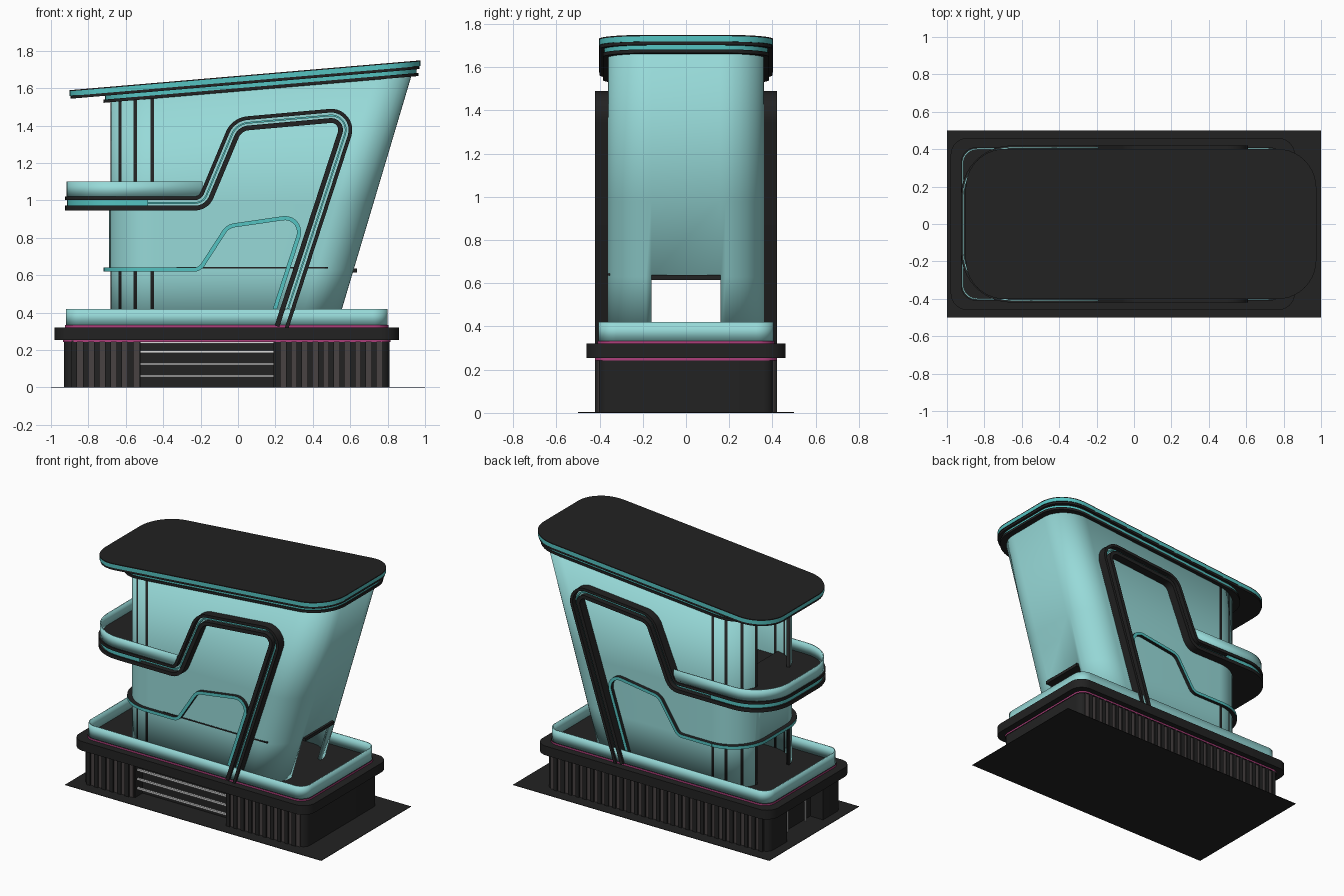
import bpy, bmesh, math
from mathutils import Vector

if "Cube" in bpy.data.objects:
    bpy.data.objects.remove(bpy.data.objects["Cube"])

def mat(name, c):
    m = bpy.data.materials.new(name)
    m.diffuse_color = (*c, 1)
    m.use_nodes = True
    m.node_tree.nodes["Principled BSDF"].inputs["Base Color"].default_value = m.diffuse_color
    return m

BLACK = mat("black", (0.016, 0.016, 0.016))
PALE = mat("pale_teal", (0.31, 0.70, 0.69))
TEAL = mat("strong_teal", (0.09, 0.55, 0.54))
GREY = mat("warm_grey", (0.065, 0.055, 0.055))
WHITE = mat("light_grey", (0.7, 0.7, 0.7))
PINK = mat("pink", (0.42, 0.05, 0.2))

def finish(name, bm, mats, recalc=True):
    if recalc:
        bmesh.ops.recalc_face_normals(bm, faces=bm.faces)
    me = bpy.data.meshes.new(name)
    bm.to_mesh(me)
    bm.free()
    ob = bpy.data.objects.new(name, me)
    bpy.context.collection.objects.link(ob)
    for m in mats:
        me.materials.append(m)
    bpy.ops.object.select_all(action='DESELECT')
    ob.select_set(True)
    bpy.context.view_layer.objects.active = ob
    bpy.ops.object.shade_smooth_by_angle(angle=math.radians(35))
    return ob

def solidify(ob, t):
    mod = ob.modifiers.new("thickness", 'SOLIDIFY')
    mod.thickness, mod.offset = t, -1

def fillet(pts, radii, closed=True, n=10):
    """Polyline with circular rounded corners."""
    pts, out = [Vector(p) for p in pts], []
    for i, p in enumerate(pts):
        r = radii[i]
        if r == 0 or (not closed and i in (0, len(pts) - 1)):
            out.append(p)
            continue
        u = (pts[i - 1] - p).normalized()
        v = (pts[(i + 1) % len(pts)] - p).normalized()
        half = u.angle(v) / 2
        c = p + (u + v).normalized() * r / math.sin(half)
        a0 = p + u * r / math.tan(half) - c
        a1 = p + v * r / math.tan(half) - c
        T = math.pi - 2 * half
        for k in range(n + 1):
            t = k / n
            out.append(c + (a0 * math.sin((1 - t) * T) + a1 * math.sin(t * T)) / math.sin(T))
    return out

def rrect(x0, x1, hy, rl, rr):
    return fillet([(x0, -hy), (x1, -hy), (x1, hy), (x0, hy)], [rl, rr, rr, rl])

def prism(name, outline, z0, z1, side, cap=None, tilt=0):
    bm = bmesh.new()
    lo, hi = [[bm.verts.new((p.x, p.y, z + tilt * p.x)) for p in outline] for z in (z0, z1)]
    n = len(lo)
    for i in range(n):
        bm.faces.new((lo[i], lo[(i + 1) % n], hi[(i + 1) % n], hi[i]))
    for loop in (lo, hi):
        bm.faces.new(loop).material_index = 1
    return finish(name, bm, [side, cap or side])

def wall(name, outline, z0, z1, m, closed=True, t=0.008):
    bm = bmesh.new()
    lo, hi = [[bm.verts.new((p.x, p.y, z)) for p in outline] for z in (z0, z1)]
    n = len(lo)
    for i in range(n if closed else n - 1):
        bm.faces.new((lo[i], lo[(i + 1) % n], hi[(i + 1) % n], hi[i]))
    solidify(finish(name, bm, [m], False), t)

def boxes(name, items, m):
    """Boxes given as (x0, x1, y0, y1, z0, z1), joined in one object."""
    bm = bmesh.new()
    for x0, x1, y0, y1, z0, z1 in items:
        for v in bmesh.ops.create_cube(bm, size=1)['verts']:
            v.co = (x1 if v.co.x > 0 else x0, y1 if v.co.y > 0 else y0, z1 if v.co.z > 0 else z0)
    finish(name, bm, [m])

def strip(name, path, a, b, y0, y1, face, side):
    """Band between offsets a and b of an x-z path, on both the front and back."""
    bm = bmesh.new()
    norms = []
    for i, p in enumerate(path):
        ds = [(path[j + 1] - path[j]).normalized() for j in (i - 1, i) if 0 <= j < len(path) - 1]
        d = sum(ds, Vector((0, 0))).normalized()
        norms.append(Vector((-d.y, d.x)) / max(0.5, d.dot(ds[0])))
    for s in (-1, 1):
        prev = None
        for p, nn in zip(path, norms):
            q = [(p + nn * o, y) for o, y in ((a, y0), (a, y1), (b, y1), (b, y0))]
            ring = [bm.verts.new((w.x, s * y, w.y)) for w, y in q]
            if prev:
                for k in range(4):
                    f = bm.faces.new((prev[k], prev[(k + 1) % 4], ring[(k + 1) % 4], ring[k]))
                    f.material_index = 0 if k == 1 else 1
            else:
                bm.faces.new(ring)
            prev = ring
        bm.faces.new(prev)
    finish(name, bm, [face, side])

# ground sheet and recessed base
boxes("ground_sheet", [(-1, 1, -0.5, 0.5, 0, 0.003)], BLACK)
foot = [(-.93, -.405), (-.52, -.405), (-.52, -.32), (.19, -.32), (.19, -.405), (.81, -.405),
        (.81, .405), (-.93, .405), (-.93, .2), (-.83, .2), (-.83, -.2), (-.93, -.2)]
prism("base_walls", fillet(foot, [.05, 0, 0, 0, 0, .05, .05, .05, 0, 0, 0, 0], n=5), 0.003, 0.25, BLACK)
ribs, panels = [], []
for x0, x1, s in ((-.89, -.53, -1), (.2, .77, -1), (-.89, .77, 1)):
    n = round((x1 - x0) / 0.057)
    w = (x1 - x0) / n
    for i in range(n):
        x = x0 + i * w
        ya, yb, yc = sorted((s * .40, s * .42)), sorted((s * .40, s * .411)), 0
        ribs.append((x, x + w * .5, *ya, 0.003, 0.25))
        panels.append((x + w * .5, x + w, *yb, 0.003, 0.245))
boxes("base_ribs", ribs, BLACK)
boxes("base_panels", panels, GREY)
boxes("entrance_bars", [(-.52, .19, -.385, -.37, z, z + .012) for z in (.055, .12, .185, .235)], WHITE)
boxes("side_door_bars", [(-.87, -.86, y, y + .01, .02, .24) for y in (-.1, .1)], WHITE)

# deck slab, pink lines and parapet
prism("lower_pink_line", rrect(-.935, .815, .422, .07, .07), .243, .255, PINK, BLACK)
prism("deck_slab", rrect(-.98, .86, .46, .09, .09), .255, .32, BLACK)
prism("upper_pink_line", rrect(-.925, .805, .41, .08, .08), .32, .333, PINK, BLACK)
wall("deck_parapet", rrect(-.92, .80, .405, .08, .08), .333, .42, PALE)

# tower shell: fixed left corners, right end leaning outward, sloped top
SLOPE, LEAN = 0.085, 0.298
ANG = [0, 4.5, 10, 16, 22, 27, 33, 40, 46.5, 51.5, 58, 64, 71, 76, 83, 90]
STRIPS = {0, 22, 46.5, 71}
ring = []  # (x, y, leans, tag of the segment that follows)
for a in ANG:  # front right corner
    t = math.radians(a)
    ring.append((.33 + .2 * math.sin(t), -.16 - .2 * math.cos(t), True, "door" if a == 90 else ""))
for a in reversed(ANG):  # back right corner
    t = math.radians(a)
    ring.append((.33 + .2 * math.sin(t), .16 + .2 * math.cos(t), True, ""))
for a in ANG:  # back left corner
    t = math.radians(a)
    tag = "strip" if a in STRIPS else "open" if a >= 76 else ""
    ring.append((-.45 - .24 * math.sin(t), .12 + .24 * math.cos(t), False, tag))
for i in range(len(ANG) - 1, -1, -1):  # front left corner
    t = math.radians(ANG[i])
    tag = "strip" if i and ANG[i - 1] in STRIPS else "open" if ANG[i] > 76 else ""
    ring.append((-.45 - .24 * math.sin(t), -.12 - .24 * math.cos(t), False, tag))
bm = bmesh.new()
loops = []
for z in (.333, .63, .98, None):
    loop = []
    for x, y, leans, tag in ring:
        zz, xx = z or 1.6, x
        for k in range(4):
            xx = x + (LEAN * (zz - .333) if leans else 0)
            zz = z or 1.605 + SLOPE * xx
        loop.append(bm.verts.new((xx, y, zz)))
    loops.append(loop)
n = len(ring)
for lv in range(3):
    for i in range(n):
        tag = ring[i][3]
        if (tag == "open" and lv != 1) or (tag == "door" and lv == 0):
            continue
        j = (i + 1) % n
        f = bm.faces.new((loops[lv][i], loops[lv][j], loops[lv + 1][j], loops[lv + 1][i]))
        f.material_index = int(tag == "strip" and lv != 1)
solidify(finish("tower_shell", bm, [PALE, BLACK], False), .02)

# inner floors, front seam and door lintel
prism("middle_floor", rrect(-.67, .6, .345, .22, .18), .615, .635, BLACK)
prism("upper_floor", rrect(-.67, .7, .345, .22, .18), .97, .99, BLACK)
boxes("front_seam", [(-.33, .48, -.363, -.35, .636, .645)], BLACK)
boxes("door_lintel", [(.59, .637, -.16, .16, .615, .637)], BLACK)

# big stepped trim on both sides, joined to the balcony
big = fillet([(-.5, .984), (-.184, .984), (-.007, 1.407), (.605, 1.462), (.232, .32)],
             [0, .07, .1, .075, 0], False)
strip("trim_outer_rail", big, .018, .0375, .35, .42, BLACK, BLACK)
strip("trim_inner_rail", big, -.0375, -.012, .35, .42, BLACK, BLACK)
strip("trim_channel", big, -.012, .018, .35, .385, PALE, PALE)
strip("trim_stripe", big, -.002, .007, .35, .40, TEAL, TEAL)

# small stepped trim with its ledge around the open end
small = fillet([(-.47, .63), (-.205, .63), (-.055, .862), (.36, .922), (.165, .32)],
               [0, .06, .08, .075, 0], False)
strip("small_trim", small, -.011, .011, .35, .385, TEAL, BLACK)
prism("small_ledge", rrect(-.72, -.45, .385, .26, 0), .619, .641, TEAL, BLACK)

# balcony
for nm, x0, hy, z0, z1, m in (("balcony_lower_band", -.925, .42, .9465, .972, BLACK),
                              ("balcony_stripe", -.915, .41, .972, 1.002, TEAL),
                              ("balcony_upper_band", -.925, .42, 1.002, 1.0215, BLACK)):
    prism(nm, rrect(x0, -.48, hy, .27, 0), z0, z1, m, BLACK)
rail = fillet([(-.19, .412), (-.917, .412), (-.917, -.412), (-.19, -.412)], [0, .265, .265, 0], False)
wall("balcony_parapet", rail, 1.02, 1.10, PALE, False)

# sloping layered roof
for nm, x0, x1, hy, z0, z1, m in (("roof_lower_band", -.72, .965, .385, 1.583, 1.6, BLACK),
                                  ("roof_gap", -.71, .955, .38, 1.6, 1.62, TEAL),
                                  ("roof_dark_band", -.895, .97, .4, 1.62, 1.635, BLACK),
                                  ("roof_teal_band", -.9, .975, .402, 1.635, 1.66, TEAL),
                                  ("roof_top", -.9, .975, .402, 1.66, 1.666, BLACK)):
    prism(nm, rrect(x0, x1, hy, .21, .21), z0, z1, m, BLACK, SLOPE)
